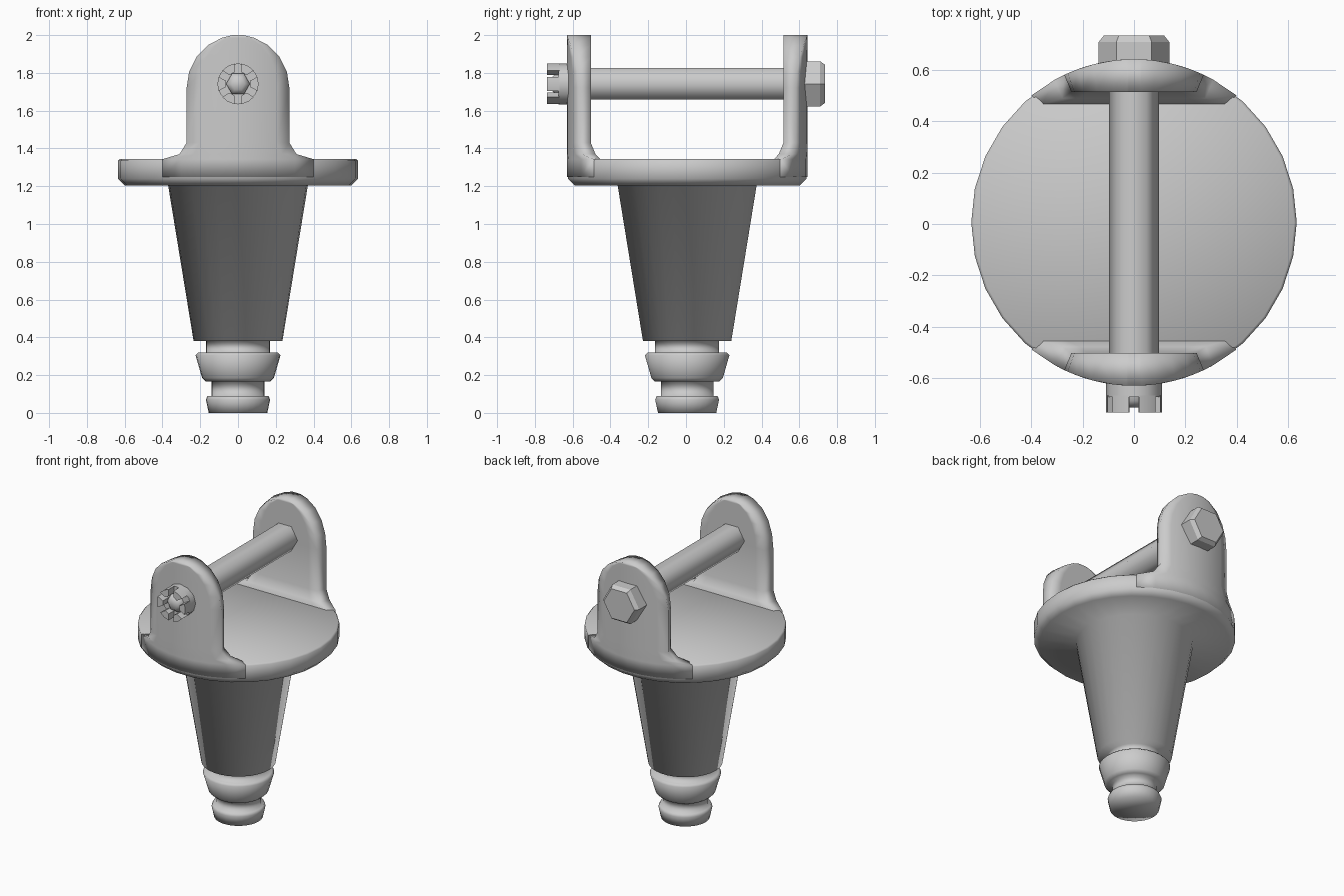
import bpy, bmesh, math
from mathutils import Vector

cube = bpy.data.objects.get("Cube")
if cube:
    bpy.data.objects.remove(cube)

steel = bpy.data.materials.new("grey steel")
steel.use_nodes = True
GREY = (0.6, 0.6, 0.6, 1)
steel.diffuse_color = GREY
steel.node_tree.nodes["Principled BSDF"].inputs["Base Color"].default_value = GREY

PIN_Z = 1.742
DISC_Y = 0.006
RIM = 0.637


def finish(bm, name, angle=None):
    """Turn a bmesh into a shaded object; angle None means fully smooth."""
    bmesh.ops.recalc_face_normals(bm, faces=bm.faces)
    mesh = bpy.data.meshes.new(name)
    bm.to_mesh(mesh)
    bm.free()
    mesh.materials.append(steel)
    ob = bpy.data.objects.new(name, mesh)
    bpy.context.collection.objects.link(ob)
    bpy.ops.object.select_all(action="DESELECT")
    ob.select_set(True)
    bpy.context.view_layer.objects.active = ob
    if angle is None:
        bpy.ops.object.shade_smooth()
    else:
        bpy.ops.object.shade_smooth_by_angle(angle=math.radians(angle))
    return ob


def loft(bm, loops):
    """Bridge equal closed loops of points; returns the vertex rings."""
    rings = [[bm.verts.new(p) for p in loop] for loop in loops]
    for a, b in zip(rings, rings[1:]):
        n = len(a)
        for i in range(n):
            j = (i + 1) % n
            bm.faces.new((a[i], a[j], b[j], b[i]))
    return rings


def upright(r, a, h):
    return Vector((r * math.cos(a), DISC_Y + r * math.sin(a), h))


def along_y(r, a, h):
    return Vector((r * math.cos(a), h, PIN_Z + r * math.sin(a)))


def lathe(name, profile, sides, place, angle=None, fan=False):
    """Revolve (radius, height) pairs and cap both ends."""
    bm = bmesh.new()
    turns = [2 * math.pi * i / sides for i in range(sides)]
    rings = loft(bm, [[place(r, a, h) for a in turns] for r, h in profile])
    caps = [bm.faces.new(rings[0]), bm.faces.new(rings[-1])]
    if fan:
        bmesh.ops.poke(bm, faces=caps)
    return finish(bm, name, angle)


# Stem, tapered body and round flange
lathe("stem_and_flange", [
    (0.155, 0), (0.17, 0.07), (0.162, 0.09), (0.14, 0.09),
    (0.14, 0.165), (0.17, 0.165), (0.19, 0.185), (0.225, 0.305),
    (0.21, 0.32), (0.17, 0.32), (0.17, 0.38), (0.235, 0.38),
    (0.37, 1.205), (0.6, 1.205), (0.635, 1.24), (0.635, 1.335),
    (0.625, 1.345)], 30, upright, fan=True)


def lug(name, side):
    """Arched upright whose outer face follows the flange rim."""
    # height, half width, inner face distance
    rows = [(1.25, 0.40, 0.46), (1.343, 0.40, 0.46), (1.37, 0.31, 0.485),
            (1.43, 0.272, 0.51), (1.72, 0.272, 0.51)]
    for deg in (18, 36, 54, 72):
        t = math.radians(deg)
        rows.append((1.72 + 0.28 * math.sin(t), 0.272 * math.cos(t), 0.51))
    rows.append((2.0, 0.03, 0.51))
    steps = 8
    loops = []
    for z, w, inner in rows:
        xs = [w * (2 * i / steps - 1) for i in range(steps + 1)]
        outer = [(x, math.sqrt(RIM ** 2 - x * x)) for x in xs]
        inside = [(0.9 * x, inner) for x in reversed(xs)]
        loops.append([(x, DISC_Y + side * y, z) for x, y in outer + inside])
    bm = bmesh.new()
    rings = loft(bm, loops)
    bm.faces.new(rings[0])
    bm.faces.new(rings[-1])
    return finish(bm, name)


lug("front_lug", -1)
lug("back_lug", 1)

# Hexagonal cross pin with a rounded front tip
lathe("cross_pin", [(0.035, -0.715), (0.063, -0.69), (0.063, -0.6)],
      6, along_y).name = "pin_tip"
lathe("cross_pin", [(0.097, -0.6), (0.097, 0.6)], 6, along_y, 65)

# Bolt head with a chamfered rear edge
lathe("bolt_head", [(0.138, 0.6), (0.138, 0.71), (0.118, 0.735)],
      6, along_y, 30)

# Slotted nut: a solid base ring and six prongs
lathe("nut_base", [(0.109, -0.6), (0.109, -0.675)], 12, along_y, 35)
bm = bmesh.new()
for k in range(6):
    mid = k * math.pi / 3
    outline = [(0.065, -14), (0.109, -20), (0.109, 0), (0.109, 20), (0.065, 14)]
    loops = [[along_y(r, mid + math.radians(d), y) for r, d in outline]
             for y in (-0.67, -0.735)]
    rings = loft(bm, loops)
    bm.faces.new(rings[0])
    bm.faces.new(rings[1])
finish(bm, "nut_prongs", 30)
